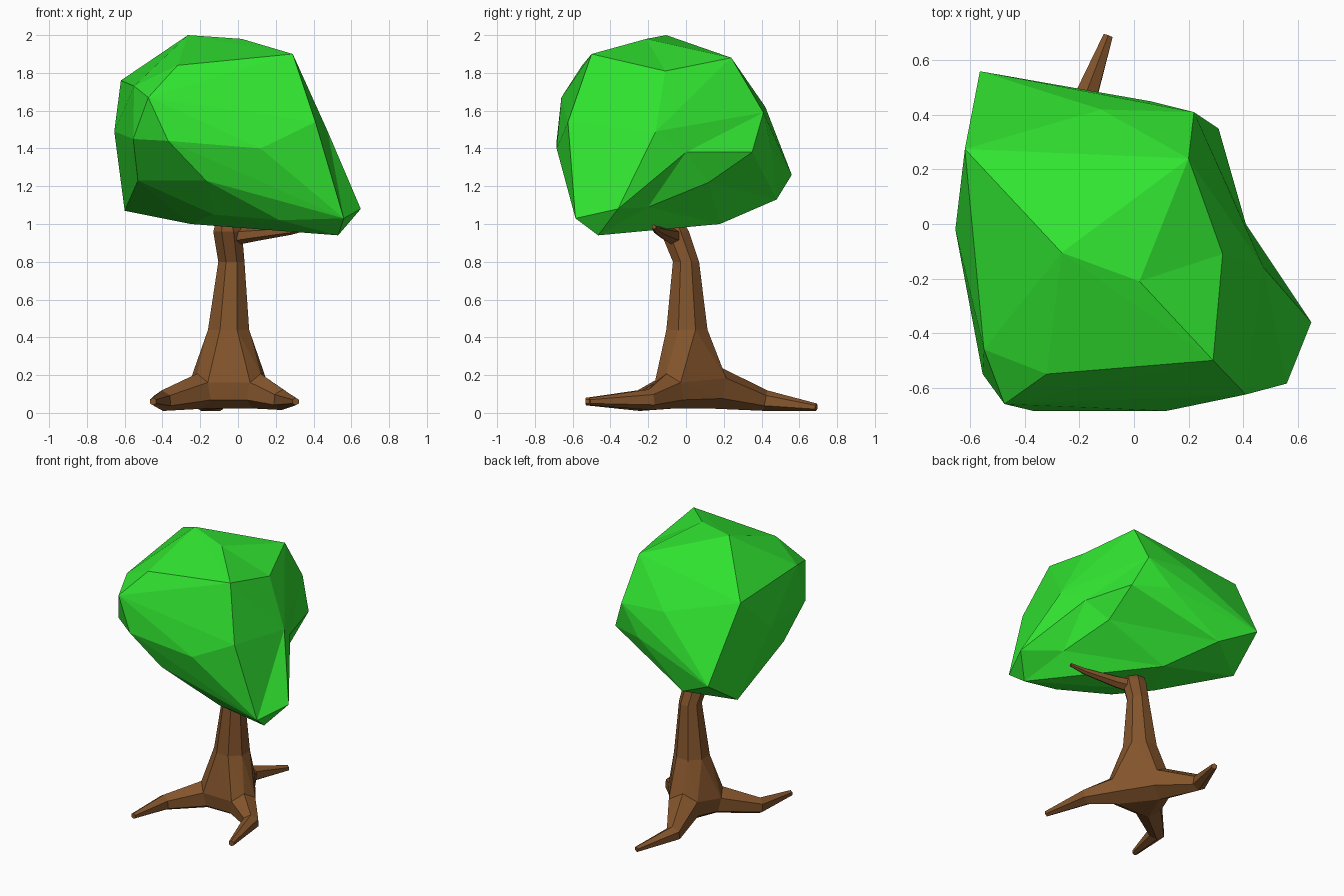
import bpy, bmesh, math
from mathutils import Vector

if "Cube" in bpy.data.objects:
    bpy.data.objects.remove(bpy.data.objects["Cube"])


def material(name, color):
    m = bpy.data.materials.new(name)
    m.diffuse_color = color
    m.use_nodes = True
    m.node_tree.nodes["Principled BSDF"].inputs["Base Color"].default_value = m.diffuse_color
    return m


bark = material("bark", (0.23, 0.09, 0.025, 1))
leaf = material("leaf", (0.03, 0.77, 0.03, 1))


def finish(name, bm, mat):
    bmesh.ops.recalc_face_normals(bm, faces=bm.faces)
    me = bpy.data.meshes.new(name)
    bm.to_mesh(me)
    bm.free()
    me.materials.append(mat)
    ob = bpy.data.objects.new(name, me)
    bpy.context.collection.objects.link(ob)
    return ob


def hull(bm):
    res = bmesh.ops.convex_hull(bm, input=bm.verts)
    inner = res["geom_interior"] + res["geom_unused"]
    return list({g for g in inner if isinstance(g, bmesh.types.BMVert)})


def limb(name, path, sides, up, flat=False):
    """Tapered faceted tube; path holds (x, y, z, radius)."""
    bm = bmesh.new()
    pts = [Vector(p[:3]) for p in path]
    rings = []
    for i, p in enumerate(pts):
        t = (pts[min(i + 1, len(pts) - 1)] - pts[max(i - 1, 0)]).normalized()
        if flat:
            t = Vector((0, 0, 1))
        u = t.cross(Vector(up)).normalized()
        v = u.cross(t)
        ring = []
        for k in range(sides):
            a = math.tau * (k + 0.5) / sides
            co = p + path[i][3] * (u * math.cos(a) + v * math.sin(a))
            co.z = max(co.z, 0.0)
            ring.append(bm.verts.new(co))
        rings.append(ring)
    for a, b in zip(rings, rings[1:]):
        for k in range(sides):
            j = (k + 1) % sides
            bm.faces.new((a[k], a[j], b[j], b[k]))
    bm.faces.new(rings[0][::-1])
    bm.faces.new(rings[-1])
    return finish(name, bm, bark)


# Trunk, leaning slightly to the front at the top
trunk = limb("trunk", [
    (-0.05, 0.005, 0.34, 0.09), (-0.05, 0.005, 0.44, 0.118), (-0.035, 0.00, 0.80, 0.075),
    (-0.055, -0.06, 0.96, 0.082), (-0.06, -0.075, 1.02, 0.06)], 8, (0, 1, 0), True)

# Three bent roots and one side branch
roots = [
    limb("left_root", [(-0.08, -0.02, 0.15, 0.06), (-0.20, -0.09, 0.115, 0.095),
                       (-0.40, -0.25, 0.065, 0.055), (-0.45, -0.53, 0.06, 0.02)], 6, (0, 0, 1)),
    limb("right_root", [(-0.02, -0.02, 0.15, 0.06), (0.10, -0.09, 0.115, 0.095),
                        (0.235, -0.19, 0.07, 0.055), (0.305, -0.51, 0.06, 0.02)], 6, (0, 0, 1)),
    limb("back_root", [(-0.05, 0.03, 0.15, 0.06), (-0.10, 0.17, 0.13, 0.11),
                       (-0.195, 0.42, 0.065, 0.055), (-0.095, 0.69, 0.03, 0.02)], 6, (0, 0, 1)),
]
branch = limb("branch", [(-0.05, -0.05, 0.93, 0.05), (0.08, -0.10, 0.945, 0.038),
                         (0.28, -0.15, 0.965, 0.022), (0.39, -0.17, 0.985, 0.012)], 6, (0, 0, 1))

# Flared foot spanning the trunk and the thick ends of the roots
bm = bmesh.new()
for v in trunk.data.vertices[8:16]:
    bm.verts.new(v.co)
for r in roots:
    for v in r.data.vertices[6:12]:
        bm.verts.new(v.co)
bmesh.ops.delete(bm, geom=hull(bm), context='VERTS')
foot = finish("foot", bm, bark)

# Merge the wood into one skin
extras = [foot, *roots, branch]
for part in extras:
    mod = trunk.modifiers.new("join_" + part.name, 'BOOLEAN')
    mod.operation = 'UNION'
    mod.solver = 'EXACT'
    mod.object = part
bpy.context.view_layer.objects.active = trunk
for name in [m.name for m in trunk.modifiers]:
    bpy.ops.object.modifier_apply(modifier=name)
for part in extras:
    bpy.data.objects.remove(part)

# Crown: faceted hull over its corner points
top = [(-0.265, -0.105, 2.0), (0.02, -0.21, 1.98), (0.29, -0.50, 1.90), (0.20, 0.24, 1.88),
       (-0.32, -0.55, 1.84), (-0.62, 0.275, 1.76), (-0.55, -0.46, 1.73), (-0.475, -0.66, 1.67)]
middle = [(0.35, 0.18, 1.63), (-0.12, 0.42, 1.62), (0.22, 0.41, 1.59), (0.41, -0.625, 1.54),
          (-0.655, -0.02, 1.49), (-0.555, -0.55, 1.45), (-0.37, -0.685, 1.44),
          (0.12, -0.685, 1.40), (0.31, 0.35, 1.38), (0.55, -0.40, 1.36), (0.06, 0.45, 1.40)]
bottom = [(-0.565, 0.56, 1.26), (-0.53, -0.34, 1.23), (-0.17, -0.62, 1.23), (-0.31, 0.48, 1.13),
          (-0.60, 0.28, 1.07), (0.65, -0.36, 1.08), (-0.13, -0.38, 1.05), (0.56, -0.585, 1.03),
          (0.22, -0.52, 1.02), (-0.10, 0.18, 1.00), (-0.25, -0.10, 1.00), (0.53, -0.465, 0.94)]
# Dents on the right side (x, y, z, push): pushed out for the hull, then put back
dents = [(0.325, -0.11, 1.81, 0.13), (0.475, -0.16, 1.49, 0.35), (0.41, 0.00, 1.38, 0.35),
         (0.31, 0.12, 1.22, 0.35), (0.42, -0.20, 1.09, 0.35)]
bm = bmesh.new()
for co in top + middle + bottom:
    bm.verts.new(co)
centre = Vector((-0.05, -0.1, 1.45))
moved = []
for x, y, z, push in dents:
    co = Vector((x, y, z))
    moved.append((bm.verts.new(co + (co - centre) * push), co))
loose = hull(bm)
for v, co in moved:
    v.co = co
bmesh.ops.delete(bm, geom=loose, context='VERTS')
finish("crown", bm, leaf)
